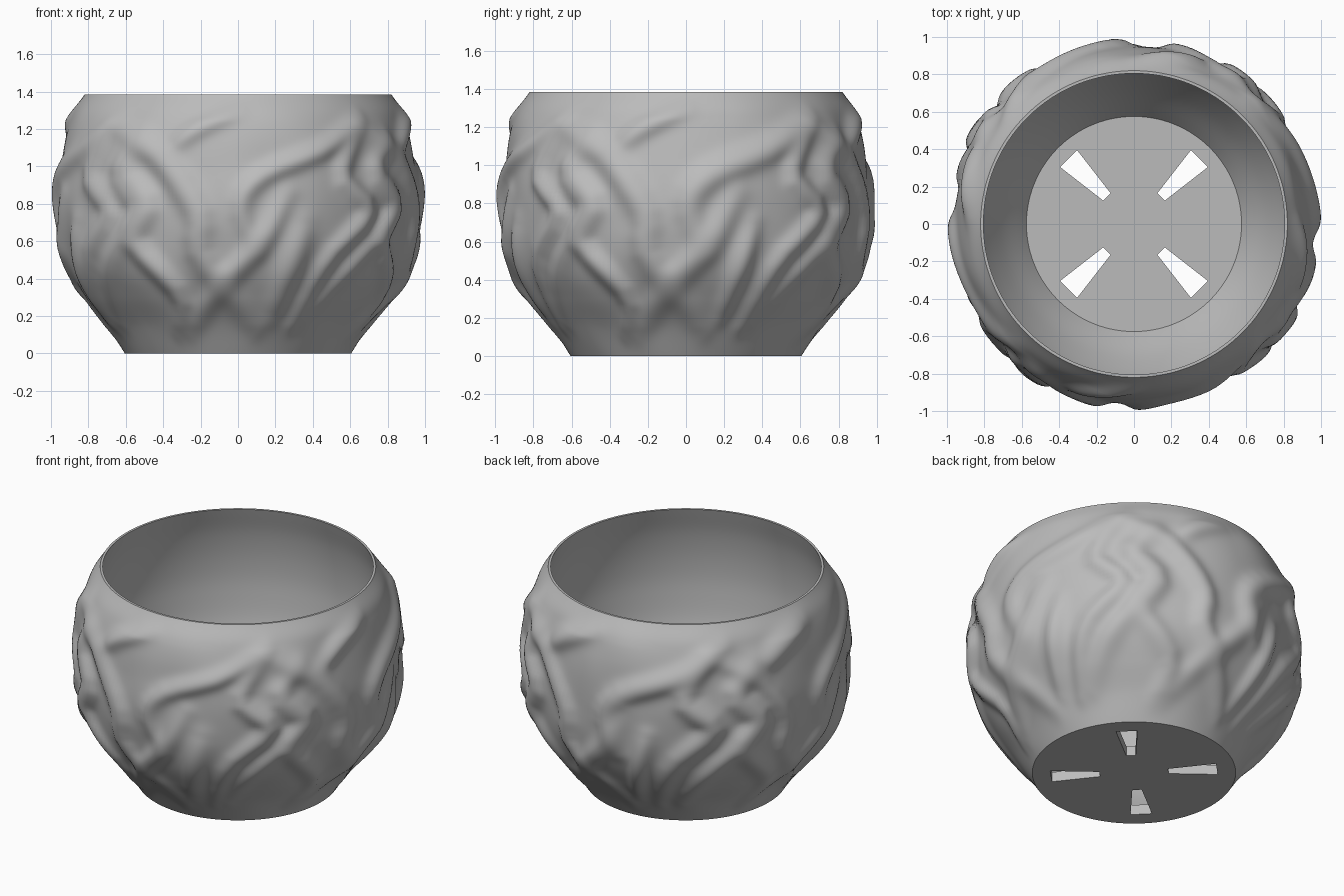
import bpy, bmesh, math, random
from mathutils import Vector, noise

cube = bpy.data.objects.get("Cube")
if cube:
    bpy.data.objects.remove(cube)

random.seed(4)
HEIGHT, SEGMENTS, ROWS = 1.385, 256, 84
FLOOR_TOP = 0.065

clay = bpy.data.materials.new("grey clay")
clay.use_nodes = True
grey = (0.5, 0.5, 0.5, 1)
clay.diffuse_color = grey
clay.node_tree.nodes["Principled BSDF"].inputs["Base Color"].default_value = grey

# Wall profiles as (radius, height)
OUTER = [(0.605, 0), (0.70, 0.15), (0.81, 0.3), (0.895, 0.45), (0.94, 0.62), (0.955, 0.82),
         (0.945, 1.0), (0.925, 1.15), (0.885, 1.28), (0.82, HEIGHT)]
INNER = [(0.805, HEIGHT), (0.86, 1.2), (0.89, 1.0), (0.89, 0.8), (0.85, 0.55),
         (0.72, 0.28), (0.575, FLOOR_TOP)]

# Crease paths on one quarter of the wall as (degrees round, height)
FOLDS = [
    [(46, 1.27), (30, 1.1), (8, 0.95), (1, 0.78), (6, 0.55)],
    [(44, 1.2), (36, 0.95), (46, 0.75), (32, 0.5), (24, 0.15)],
    [(58, 1.15), (50, 0.95), (58, 0.75), (42, 0.45), (30, 0.18)],
    [(-42, 1.2), (-25, 1.03), (-13, 0.75), (-12, 0.5), (8, 0.12)],
    [(-40, 1.0), (-30, 0.8), (-36, 0.6), (-22, 0.3), (-28, 0.1)],
    [(16, 0.85), (8, 0.6), (-2, 0.42), (-22, 0.1)],
    [(0, 1.3), (-14, 1.2), (-22, 1.1)],
    [(22, 0.7), (18, 0.45), (14, 0.2)],
]


def smooth_path(points, count):
    """Sample a soft curve through the points."""
    pts = [Vector(p) for p in points]
    pts = [2 * pts[0] - pts[1]] + pts + [2 * pts[-1] - pts[-2]]
    spans, result = len(pts) - 3, []
    for k in range(count + 1):
        f = k / count * spans
        i = min(int(f), spans - 1)
        t = f - i
        a, b, c, d = pts[i:i + 4]
        result.append(0.5 * (2 * b + (c - a) * t + (2 * a - 5 * b + 4 * c - d) * t * t
                             + (3 * b - 3 * c + d - a) * t ** 3))
    return result


def make_folds():
    """Repeat the creases on all four sides with small changes."""
    folds = []
    for side in range(4):
        for path in FOLDS:
            shift = random.uniform(-4, 4) if side > 1 else 0
            pts = [(math.radians(a + shift + 90 * side), z) for a, z in path]
            height = random.uniform(0.04, 0.06)
            width = random.uniform(0.05, 0.07)
            folds.append((smooth_path(pts, 14), height, width))
    return folds


def fold_height(angle, z, folds):
    total = 0
    for path, height, width in folds:
        mid = path[len(path) // 2].x
        near = mid + (angle - mid + math.pi) % math.tau - math.pi
        if abs(near - mid) > 0.9:
            continue
        p = Vector((near * 0.92, z))
        best, where = 9, 0
        for i in range(len(path) - 1):
            a = Vector((path[i].x * 0.92, path[i].y))
            b = Vector((path[i + 1].x * 0.92, path[i + 1].y))
            edge = b - a
            t = max(0, min(1, (p - a).dot(edge) / edge.length_squared))
            d = (p - a - edge * t).length
            if d < best:
                best, where = d, (i + t) / (len(path) - 1)
        if best < width * 3:
            total += height * (0.3 + 0.7 * math.sin(math.pi * where)) * math.exp(-(best / width) ** 2)
    return 0.055 * math.tanh(total / 0.055)


def finish(name, bm):
    bmesh.ops.recalc_face_normals(bm, faces=bm.faces)
    mesh = bpy.data.meshes.new(name)
    bm.to_mesh(mesh)
    bm.free()
    obj = bpy.data.objects.new(name, mesh)
    bpy.context.collection.objects.link(obj)
    mesh.materials.append(clay)
    return obj


def select_only(obj):
    bpy.ops.object.select_all(action='DESELECT')
    obj.select_set(True)
    bpy.context.view_layer.objects.active = obj


# Crumpled outer wall, rim and smooth inner wall as one turned shell
folds = make_folds()
outer = smooth_path(OUTER, ROWS)
bm = bmesh.new()
rings = []
for k, (r, z) in enumerate(outer + smooth_path(INNER, 32)):
    ring = []
    for s in range(SEGMENTS):
        a = math.tau * s / SEGMENTS
        bulge = 0
        if k <= ROWS:
            fade = min(1, z / 0.15) * min(1, (HEIGHT - z) / 0.14)
            ripple = 0.012 * noise.noise(Vector((3 * math.sin(a), 3 * math.cos(a), 3 * z)))
            bulge = max(0, fade) * (fold_height(a, z, folds) + ripple)
        ring.append(bm.verts.new(((r + bulge) * math.sin(a), -(r + bulge) * math.cos(a), z)))
    rings.append(ring)
for low, high in zip(rings, rings[1:]):
    for s in range(SEGMENTS):
        n = (s + 1) % SEGMENTS
        bm.faces.new((low[s], low[n], high[n], high[s]))
wall = finish("pot_wall", bm)
select_only(wall)
bpy.ops.object.shade_smooth_by_angle(angle=math.radians(50))

# Floor slab
bm = bmesh.new()
bmesh.ops.create_cone(bm, cap_ends=True, segments=SEGMENTS, radius1=0.605, radius2=0.575, depth=FLOOR_TOP)
bmesh.ops.translate(bm, verts=bm.verts, vec=(0, 0, FLOOR_TOP / 2))
pot_floor = finish("pot_floor", bm)

# Four tapered drainage slots cut through the floor
bm = bmesh.new()
for q in range(4):
    turn = math.radians(45 + 90 * q)
    out, side = Vector((math.cos(turn), math.sin(turn), 0)), Vector((-math.sin(turn), math.cos(turn), 0))
    corners = [out * r + side * w for r, w in
               ((0.205, -0.028), (0.495, -0.064), (0.495, 0.064), (0.205, 0.028))]
    bottom = [bm.verts.new(c - Vector((0, 0, 0.1))) for c in corners]
    top = [bm.verts.new(c + Vector((0, 0, 0.2))) for c in corners]
    bm.faces.new(bottom)
    bm.faces.new(top)
    for i in range(4):
        j = (i + 1) % 4
        bm.faces.new((bottom[i], bottom[j], top[j], top[i]))
cutter = finish("slot_cutter", bm)
cutter.hide_render = True
cut = pot_floor.modifiers.new("slots", 'BOOLEAN')
cut.operation = 'DIFFERENCE'
cut.solver = 'EXACT'
cut.object = cutter
select_only(pot_floor)
bpy.ops.object.modifier_apply(modifier=cut.name)
bpy.data.objects.remove(cutter)
